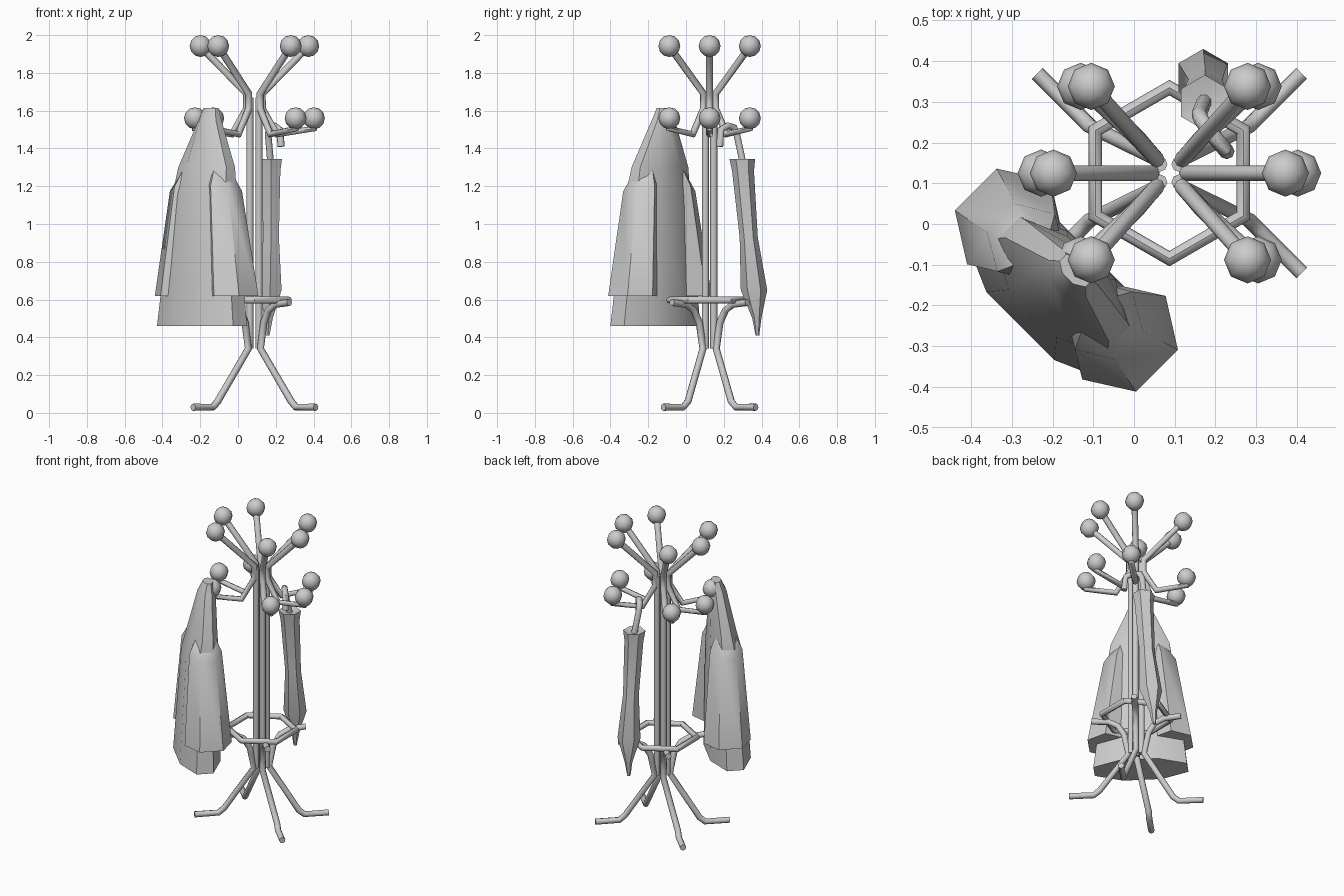
import bpy, bmesh, math
from mathutils import Vector

if "Cube" in bpy.data.objects:
    bpy.data.objects.remove(bpy.data.objects["Cube"])

CX, CY = 0.087, 0.125          # stand axis
R2 = math.sqrt(0.5)


def smooth(ob, angle=40):
    bpy.ops.object.select_all(action='DESELECT')
    ob.select_set(True)
    bpy.context.view_layer.objects.active = ob
    bpy.ops.object.shade_smooth_by_angle(angle=math.radians(angle))


def tube(name, pts, r=0.019, closed=False):
    cu = bpy.data.curves.new(name, 'CURVE')
    cu.dimensions = '3D'
    cu.bevel_depth, cu.bevel_resolution, cu.use_fill_caps = r, 2, True
    sp = cu.splines.new('POLY')
    sp.points.add(len(pts) - 1)
    for p, co in zip(sp.points, pts):
        p.co = (*co, 1)
    sp.use_cyclic_u = closed
    ob = bpy.data.objects.new(name, cu)
    bpy.context.collection.objects.link(ob)
    bpy.ops.object.select_all(action='DESELECT')
    ob.select_set(True)
    bpy.context.view_layer.objects.active = ob
    bpy.ops.object.convert(target='MESH')
    smooth(bpy.context.view_layer.objects.active, 50)


def loft(name, rings):
    bm = bmesh.new()
    loops = [[bm.verts.new(p) for p in ring] for ring in rings]
    n = len(loops[0])
    for a, b in zip(loops, loops[1:]):
        for i in range(n):
            j = (i + 1) % n
            bm.faces.new((a[i], a[j], b[j], b[i]))
    bm.faces.new(loops[0])
    bm.faces.new(loops[-1])
    bmesh.ops.recalc_face_normals(bm, faces=bm.faces[:])
    me = bpy.data.meshes.new(name)
    bm.to_mesh(me)
    bm.free()
    ob = bpy.data.objects.new(name, me)
    bpy.context.collection.objects.link(ob)
    smooth(ob, 45)


def ball(name, co):
    bpy.ops.mesh.primitive_uv_sphere_add(segments=8, ring_count=6, radius=0.058, location=co)
    ob = bpy.context.object
    ob.name = name
    smooth(ob, 60)


# six hooked arms, each with an upper and a lower ball
dirs = [(1, 0), (-1, 0)] + [(sx, sy) for sx in (1, -1) for sy in (1, -1)]
for sx, sy in dirs:
    if sy == 0:
        up, low, inner, bend = (0.285, 0), (0.315, 0), (0.042, 0), (0.12, 0)
    else:
        up, low, inner, bend = (0.192, 0.213), (0.218, 0.213), (0.03, 0.032), (0.085, 0.09)

    def at(d, z):
        return (CX + sx * d[0], CY + sy * d[1], z)
    tube("hook_arm", [at(up, 1.94), at(inner, 1.69), at(inner, 1.61),
                      at(bend, 1.475), at(low, 1.505), at(low, 1.55)])
    ball("upper_ball", at(up, 1.942))
    ball("lower_ball", at(low, 1.56))

# four poles and four legs with ring struts
for sx in (1, -1):
    for sy in (1, -1):
        def at(x, y, z):
            return (CX + sx * x, CY + sy * y, z)
        tube("pole", [at(0.024, 0.022, 1.67), at(0.024, 0.022, 0.34)])
        tube("leg", [at(0.185, 0.2, 0.585), at(0.115, 0.125, 0.575), at(0.075, 0.085, 0.545),
                     at(0.05, 0.055, 0.48), at(0.032, 0.035, 0.34), at(0.195, 0.115, 0.06),
                     at(0.22, 0.14, 0.03), at(0.325, 0.245, 0.03)])

# umbrella ring
tube("umbrella_ring", [(CX + 0.21 * math.sin(k * math.pi / 3),
                        CY + 0.21 * math.cos(k * math.pi / 3), 0.597) for k in range(6)],
     closed=True)


# coat, built in axes turned 45 degrees: u along the shoulders, v towards the stand
def coat_ring(u0, v0, a, b, z, n=8, power=1.0, dz=0.0):
    pts = []
    for k in range(n):
        t = 2 * math.pi * (k + 0.5) / n
        c, s = math.cos(t), math.sin(t)
        u, v = u0 + a * c / math.cos(math.pi / n), v0 + b * s
        pts.append(((u + v) * R2, (v - u) * R2, z + dz * c))
    return pts


loft("coat_body", [coat_ring(-0.02, v, a, b, z) for v, a, b, z in (
    (-0.182, 0.045, 0.03, 1.615), (-0.19, 0.065, 0.055, 1.55), (-0.215, 0.18, 0.085, 1.3),
    (-0.23, 0.2, 0.11, 1.15), (-0.25, 0.285, 0.135, 0.46))])
for s in (1, -1):
    loft("coat_sleeve", [coat_ring(-0.02 + s * u, v, a, b, z, 6, dz=-s * d)
                         for u, v, a, b, z, d in (
        (0.11, -0.215, 0.045, 0.05, 1.31, 0.03), (0.135, -0.22, 0.085, 0.1, 1.2, 0.03),
        (0.2, -0.215, 0.115, 0.145, 0.62, 0))])

# folded umbrella with hooked handle
loft("umbrella_canopy", [[(x + r * math.sin(k * math.pi / 3), y + r * math.cos(k * math.pi / 3), z)
                          for k in range(6)] for x, y, r, z in (
    (0.172, 0.295, 0.03, 1.335), (0.174, 0.298, 0.068, 1.345), (0.174, 0.302, 0.058, 1.28),
    (0.175, 0.332, 0.048, 0.93), (0.17, 0.36, 0.07, 0.65), (0.163, 0.375, 0.024, 0.5),
    (0.158, 0.378, 0.01, 0.41))])
tube("umbrella_handle", [(0.172, 0.3, 1.33), (0.16, 0.27, 1.47), (0.166, 0.255, 1.51),
                         (0.192, 0.22, 1.52), (0.222, 0.185, 1.5), (0.228, 0.178, 1.41)])
